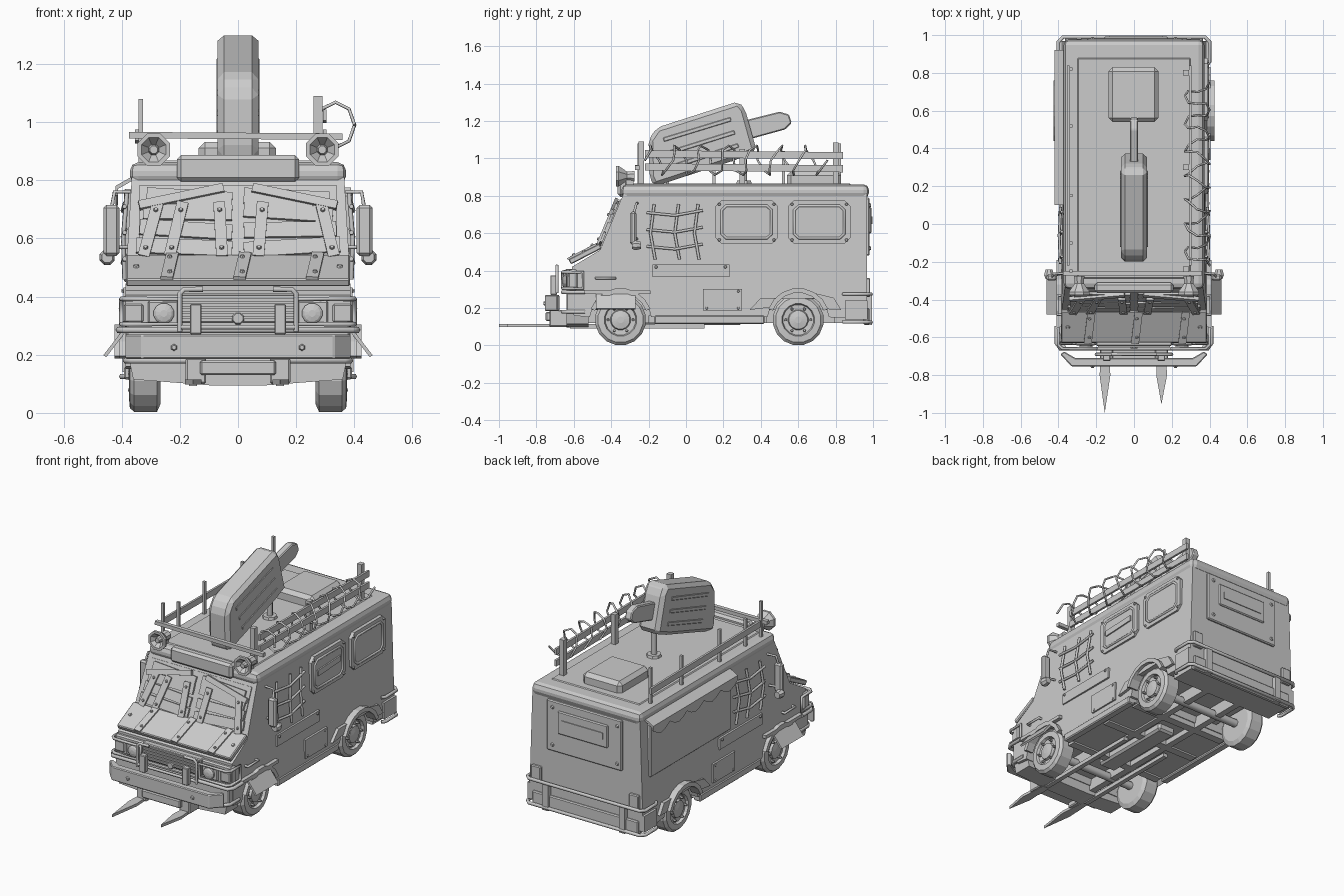
import bpy, bmesh, math, random
from mathutils import Vector as V, Matrix

if "Cube" in bpy.data.objects:
    bpy.data.objects.remove(bpy.data.objects["Cube"])
random.seed(4)

def finish(name, bm, bevel=0.0, seg=1):
    bmesh.ops.recalc_face_normals(bm, faces=bm.faces)
    if bevel:
        es = [e for e in bm.edges if e.calc_face_angle(0) > 0.35]
        bmesh.ops.bevel(bm, geom=es, offset=bevel, segments=seg, affect='EDGES', profile=0.5)
    me = bpy.data.meshes.new(name)
    bm.to_mesh(me)
    bm.free()
    bpy.context.collection.objects.link(bpy.data.objects.new(name, me))

def box(name, x, y, z, bevel=0.0, seg=1):
    bm = bmesh.new()
    size = Matrix.Diagonal([abs(q[1] - q[0]) for q in (x, y, z)] + [1])
    bmesh.ops.create_cube(bm, size=1, matrix=Matrix.Translation([sum(q) / 2 for q in (x, y, z)]) @ size)
    finish(name, bm, bevel, seg)

def beam(name, a, b, w, t, n=(0, 0, 1), bevel=0.0):
    # board from a to b, width w, thickness t along n
    a, b, n = V(a), V(b), V(n)
    u = (b - a).normalized()
    n = (n - u * n.dot(u)).normalized()
    m = Matrix((u, n.cross(u), n)).transposed().to_4x4()
    m.translation = (a + b) / 2
    bm = bmesh.new()
    bmesh.ops.create_cube(bm, size=1, matrix=m @ Matrix.Diagonal(((b - a).length, w, t, 1)))
    finish(name, bm, bevel)

def prism(name, pts, axis, lo, hi, bevel=0.0, width=None):
    # extrude a 2D outline along an axis; width(z) optionally scales x
    bm = bmesh.new()
    put = {'x': lambda p, c: (c, p[0], p[1]), 'y': lambda p, c: (p[0], c, p[1]), 'z': lambda p, c: (p[0], p[1], c)}[axis]
    f = bm.faces.new([bm.verts.new(put(p, lo)) for p in pts])
    r = bmesh.ops.extrude_face_region(bm, geom=[f])
    bmesh.ops.translate(bm, vec=V(put((0, 0), hi - lo)), verts=[v for v in r['geom'] if isinstance(v, bmesh.types.BMVert)])
    for v in bm.verts:
        v.co.x *= width(v.co.z) if width else 1
    finish(name, bm, bevel)

def lathe(name, prof, n, loc, axis):
    # profile of (radius, distance along axis)
    q = V((0, 0, 1)).rotation_difference(V(axis))
    bm = bmesh.new()
    ang = [2 * math.pi * (i + .5) / n for i in range(n)]
    rings = [[bm.verts.new(V(loc) + q @ V((r * math.cos(a), r * math.sin(a), h))) for a in ang] for r, h in prof]
    for a, b in zip(rings, rings[1:]):
        for i in range(n):
            bm.faces.new((a[i], a[(i + 1) % n], b[(i + 1) % n], b[i]))
    bm.faces.new(rings[0])
    bm.faces.new(rings[-1])
    finish(name, bm)

def tube(name, pts, r=0.009, cyclic=False):
    cu = bpy.data.curves.new(name, 'CURVE')
    cu.dimensions, cu.bevel_depth, cu.bevel_resolution, cu.use_fill_caps = '3D', r, 1, True
    s = cu.splines.new('POLY')
    s.points.add(len(pts) - 1)
    for p, c in zip(s.points, pts):
        p.co = (*c, 1)
    s.use_cyclic_u = cyclic
    tmp = bpy.data.objects.new(name, cu)
    bpy.context.collection.objects.link(bpy.data.objects.new(name, bpy.data.meshes.new_from_object(tmp)))
    bpy.data.objects.remove(tmp)

def arc(cy, cz, r, a0, a1, n):
    ang = [math.radians(a0 + (a1 - a0) * i / n) for i in range(n + 1)]
    return [(cy + r * math.cos(a), cz + r * math.sin(a)) for a in ang]

def bolt(p, n, r=.009):
    lathe('bolt', [(r, 0), (r * .65, .008)], 6, p, n)

FRONT, REAR, WZ = -0.35, 0.6, 0.137
# van body with wheel arches, roof cap, hatch
body = [(-.6, .16), (-.61, .42), (-.46, .51), (-.335, .81), (.968, .81), (.968, .14)]
body += arc(REAR, WZ, .165, 5, 175, 8) + arc(FRONT, WZ, .165, 5, 175, 8)
prism('body', body, 'x', -1, 1, 0, lambda z: 0.387 - max(0, z - 0.45) * 0.06)
box('roof_cap', (-.372, .372), (-.345, .978), (.785, .862), .03, 2)
box('roof_panel', (-.3, .3), (-.29, .88), (.85, .867), .006)
box('roof_hatch', (-.135, .13), (.54, .83), (.82, .932), .022)
box('front_sign', (-.21, .21), (-.365, -.31), (.795, .886), .014)

# windscreen and boards nailed over it
ws = lambda x, z, o=0.0: V((x, -.46 + (z - .51) * .417 - .92 * o, z + .38 * o))
wn, hn = V((0, -.92, .38)), V((0, -.49, .87))
beam('windscreen', ws(0, .53), ws(0, .78), .68, .012, wn)
for s in (-1, 1):
    for i, z in enumerate((.565, .625, .685, .735)):
        j = random.uniform(-.012, .012)
        beam('window_board', ws(s * .02, z + j, .012), ws(s * (.35 - .012 * i), z - j, .012), .055, .014, wn)
    beam('brow_board', ws(s * .05, .765, .022), ws(s * .34, .705, .022), .03, .02, wn)
for x0, x1 in ((-.325, -.275), (-.235, -.19), (-.055, -.065), (.07, .085), (.33, .285)):
    beam('windscreen_strap', ws(x0, .53, .024), ws(x1, .715, .024), .04, .012, wn)
    for t in (.15, .85):
        bolt(ws(x0 + (x1 - x0) * t, .53 + .185 * t, .03), wn)

# armoured bonnet plate with straps
hood = lambda x, t, o=0.0: V((x, -.615 + .165 * t - .49 * o, .435 + .085 * t + .87 * o))
beam('bonnet_plate', hood(0, 0, .014), hood(0, 1, .014), .77, .03, hn, .005)
for x in (-.235, .015, .265):
    beam('bonnet_strap', hood(x - .01, 0, .032), hood(x + .01, 1, .032), .042, .012, hn)
    for t in (.2, .8):
        bolt(hood(x, t, .038), hn)

# front face: grille, headlights, guards
box('front_panel', (-.395, .395), (-.63, -.58), (.295, .405), .008)
box('grille_frame', (-.2, .2), (-.645, -.6), (.31, .41), .005)
for i in range(5):
    box('grille_bar', (-.19, .19), (-.655, -.63), (.322 + i * .018, .331 + i * .018))
lathe('grille_disc', [(.022, 0), (.018, .01)], 8, (0, -.65, .325), (0, -1, 0))
for s in (-1, 1):
    box('headlight_housing', (s * .205, s * .31), (-.642, -.6), (.305, .385), .005)
    lathe('headlight', [(.036, 0), (.036, .012), (.028, .018), (.012, .022)], 12, (s * .255, -.64, .342), (0, -1, 0))
    box('indicator', (s * .325, s * .392), (-.64, -.58), (.31, .375), .006)
    side = [(.2, -.66), (.38, -.66), (.4, -.64), (.4, -.55)]
    tube('headlight_guard', [(s * x, y, .305) for x, y in side] + [(s * x, y, .392) for x, y in side[::-1]], .009, True)
    tube('guard_hoop', [(s * x, -.69, z) for x, z in ((.2, .28), (.2, .41), (.185, .425), (.12, .425))])
    box('guard_post', (s * .125, s * .165), (-.725, -.69), (.27, .375), .004)
    box('bumper_bracket', (s * .11, s * .18), (-.73, -.62), (.1, .19), .006)
    bolt((s * .22, -.755, .225), (0, -1, 0), .012)
    bolt(hood(s * .35, .5, .028), hn, .012)
tube('guard_crossbar', [(-.2, -.69, .295), (.2, -.69, .295)])

# ram bumper, lip, fork spikes and rails
ram = [(.39, -.69), (.33, -.755), (-.33, -.755), (-.39, -.69), (-.37, -.675), (-.31, -.71), (.31, -.71), (.37, -.675)]
prism('bumper', ram, 'z', .185, .27, .005)
for z, x in ((.285, .41), (.18, .385)):
    tube('bumper_tube', [(-x, -.54, z), (-x, -.63, z), (.02 - x, -.66, z), (x - .02, -.66, z), (x, -.63, z), (x, -.54, z)], .011)
prism('front_lip', [(-.375, .185), (-.36, .115), (-.1, .095), (.1, .095), (.36, .115), (.375, .185)], 'y', -.64, -.52)
box('front_skirt', (-.385, .385), (-.64, -.53), (.17, .3), .006)
box('bumper_mount', (-.13, .13), (-.75, -.65), (.13, .18), .006)
for x, tip in ((-.155, -1.0), (.145, -.955)):
    prism('fork_spike', [(x - .018, -.6), (x - .027, -.8), (x, tip), (x + .03, -.8), (x + .018, -.6)], 'z', .098, .115)
    box('fork_rail', (x - .014, x + .014), (-.62, .1), (.092, .115))

# wheels, axles, wheel flares
tyre = [(.11, 0), (.137, .012), (.137, .09), (.122, .105), (.088, .108), (.082, .092), (.055, .09), (.05, .104), (.018, .11)]
for y in (FRONT, REAR):
    tube('axle', [(-.3, y, WZ), (.3, y, WZ)], .025)
    for s in (-1, 1):
        lathe('wheel', tyre, 16, (s * .267, y, WZ), (s, 0, 0))
        for cy, cz in arc(y, WZ, .067, 0, 300, 5):
            lathe('wheel_nut', [(.008, 0), (.006, .022)], 6, (s * .357, cy, cz), (s, 0, 0))
for s in (-1, 1):
    prism('rear_flare', [(.34, .19), (.4, .255), (.79, .255), (.83, .19), (.77, .19)] + arc(REAR, WZ, .16, 25, 155, 7), 'x', s * .37, s * .405)
    for name, y, x in (('rear_arch', REAR, .425), ('front_arch', FRONT, .41)):
        prism(name, arc(y, WZ, .17, 20, 160, 7) + arc(y, WZ, .145, 160, 20, 7), 'x', s * .36, s * x)
    beam('front_flare', (s * .385, -.375, .29), (s * .458, -.375, .195), .21, .012, (s, 0, 1))
    box('front_wing_strip', (s * .38, s * .41), (-.545, -.19), (.275, .295))
    # underbody: side pans with a central channel
    box('floor_pan', (s * .1, s * .37), (-.16, .42), (.13, .2))
    box('chassis_rail', (s * .1, s * .14), (-.55, .93), (.12, .2))
    box('side_sill', (s * .345, s * .392), (-.17, .42), (.115, .16), .006)
box('floor', (-.25, .25), (-.58, .95), (.19, .3))
box('gearbox', (-.06, .06), (-.25, .3), (.11, .17), .012)
box('rear_pan', (-.36, .36), (.79, .95), (.12, .2))
for y in (-.2, .12, .38):
    box('cross_member', (-.33, .33), (y, y + .05), (.12, .16))

# right windows
for y in (.324, .7125):
    pts = [(-.166, -.085), (-.136, -.115), (.136, -.115), (.166, -.085), (.166, .085), (.136, .115), (-.136, .115), (-.166, .085)]
    prism('side_window', [(y + a, .66 + b) for a, b in pts], 'x', .358, .388)
    tube('window_rim', [(.388, y + a * .8, .66 + b * .75) for a, b in pts], .008, True)
    for a, b in ((-1, -1), (-1, 1), (1, -1), (1, 1)):
        bolt((.388, y + a * .146, .66 + b * .095), (1, 0, 0))
beam('slot_board', (.39, .215, .665), (.39, .435, .675), .035, .012, (1, 0, 0))
# both sides: patches, mesh grilles, mirrors, lamps, wing brackets
for s in (-1, 1):
    box('side_patch', (s * .37, s * .393), (-.18, .233), (.365, .432))
    box('lower_patch', (s * .37, s * .397), (.09, .3), (.187, .303))
    for y, z in ((-.16, .42), (.21, .42), (.11, .2), (.28, .29), (.28, .2)):
        bolt((s * .393, y, z), (s, 0, 0))
    for y, z in ((-.18, .53), (-.05, .62), (.055, .71)):
        tube('side_mesh_upright', [(s * .39, y + .015, .46), (s * .395, y - .01, .6), (s * .382, y + .01, .755)], .008)
        tube('side_mesh_bar', [(s * .39, -.21, z), (s * .396, -.06, z - .015), (s * .388, .09, z + .012)], .008)
    box('mirror', (s * .408, s * .462), (-.3, -.265), (.54, .715), .01)
    tube('mirror_arm', [(s * .37, -.26, .76), (s * .425, -.265, .76), (s * .435, -.28, .7)], .007)
    tube('mirror_lower_arm', [(s * .37, -.26, .57), (s * .44, -.275, .57)], .007)
    lathe('side_lamp', [(.02, 0), (.028, .02), (.02, .05)], 8, (s * .45, -.29, .535), (0, 1, 0))
    tube('wing_bracket', [(s * .385, -.48, .36), (s * .405, -.48, .36), (s * .405, -.38, .36), (s * .385, -.38, .36)], .008)

# serving hatch with scalloped awning on the left
box('serving_hatch', (-.392, -.36), (.12, .9), (.45, .77), .005)
edge = [(.92 - i * .041, (.75, .725, .713, .725)[i % 4]) for i in range(21)]
prism('awning', edge + [(.1, .78), (.92, .78)], 'x', -.422, -.412)
prism('awning_top', [(-.36, .815), (-.422, .78), (-.422, .765), (-.36, .8)], 'y', .1, .92)

# back door panel, rear lights, rear bumper cage
box('rear_door_panel', (-.25, .26), (.96, .982), (.48, .79), .006)
box('rear_slot_frame', (-.16, .18), (.975, .992), (.6, .74), .006)
box('rear_slot_board', (-.13, .15), (.985, .997), (.65, .69))
box('rear_bumper', (-.36, .36), (.95, .98), (.11, .2), .006)
for s, z in ((-1, .125), (1, .275)):
    bolt((s * .22, .982, .52), (0, 1, 0), .012)
    bolt((s * .22, .982, .75), (0, 1, 0), .012)
    box('rear_light', (s * .3, s * .365), (.96, .985), (.26, .36), .005)
    box('rear_cage_post', (s * .24, s * .28), (.96, .995), (.11, .27))
    box('rear_corner_plate', (s * .375, s * .398), (.85, .97), (.14, .24))
    half = [(.385, .84), (.4, .86), (.4, .965), (.375, .99)]
    tube('rear_cage_tube', [(-x, y, z) for x, y in half] + [(x, y, z) for x, y in half[::-1]], .01)
    # roof horns
    horn = [(.03, 0), (.026, .04), (.06, .085), (.06, .1), (.045, .1), (.02, .07), (.014, .095)]
    lathe('roof_horn', horn, 8, (s * .29, -.275, .905), (0, -1, 0))
    box('horn_foot', (s * .275, s * .305), (-.32, -.28), (.84, .89))

# front beam, left and right railings, wire coil
beam('roof_front_beam', (-.375, -.26, .955), (.36, -.26, .95), .024, .022)
for y, h in ((-.25, 1.08), (-.1, 1.03), (.15, 1.06), (.52, 1.04), (.82, 1.08)):
    box('left_rail_rod', (-.342, -.326), (y - .008, y + .008), (.85, h))
for y, h in ((-.24, 1.09), (.3, 1.05), (.8, 1.085)):
    box('right_rail_post', (.26, .29), (y - .015, y + .015), (.855, h))
for name, x, z in (('left_rail_plank', -.348, .95), ('right_rail_low', .298, .95), ('right_rail_high', .298, 1.02)):
    beam(name, (x, -.22, z + .005), (x, .84, z - .005), .038, .013, (1, 0, 0))
coil = [(k * math.pi / 4, -.22 + k * .0172 + .016 * math.sin(k * 1.7)) for k in range(57)]
tube('wire_coil', [(.335 + .066 * math.cos(a), y, .99 + .078 * math.sin(a)) for a, y in coil], .006)

# tilted roof prop: ribbed case, bar, pole
case = [(-.2, 1.1), (-.155, 1.165), (.28, 1.305), (.315, 1.265), (.378, 1.04), (.26, .99), (-.17, .85), (-.195, .9)]
prism('roof_prop_case', case, 'x', -.07, .07, .022)
prism('roof_prop_bar', [(.3, 1.2), (.5, 1.25), (.55, 1.235), (.565, 1.19), (.53, 1.155), (.33, 1.1)], 'x', -.022, .022, .006)
for s in (-1, 1):
    for i in range(3):
        beam('roof_prop_rib', (s * .067, -.12 + i * .03, 1.1 - i * .07), (s * .067, .24 + i * .02, 1.21 - i * .07), .022, .014, (1, 0, 0), .003)
tube('roof_prop_pole', [(0, .31, .86), (0, .31, 1.03)], .018)
lathe('roof_prop_base', [(.045, 0), (.04, .02)], 8, (0, .31, .862), (0, 0, 1))
